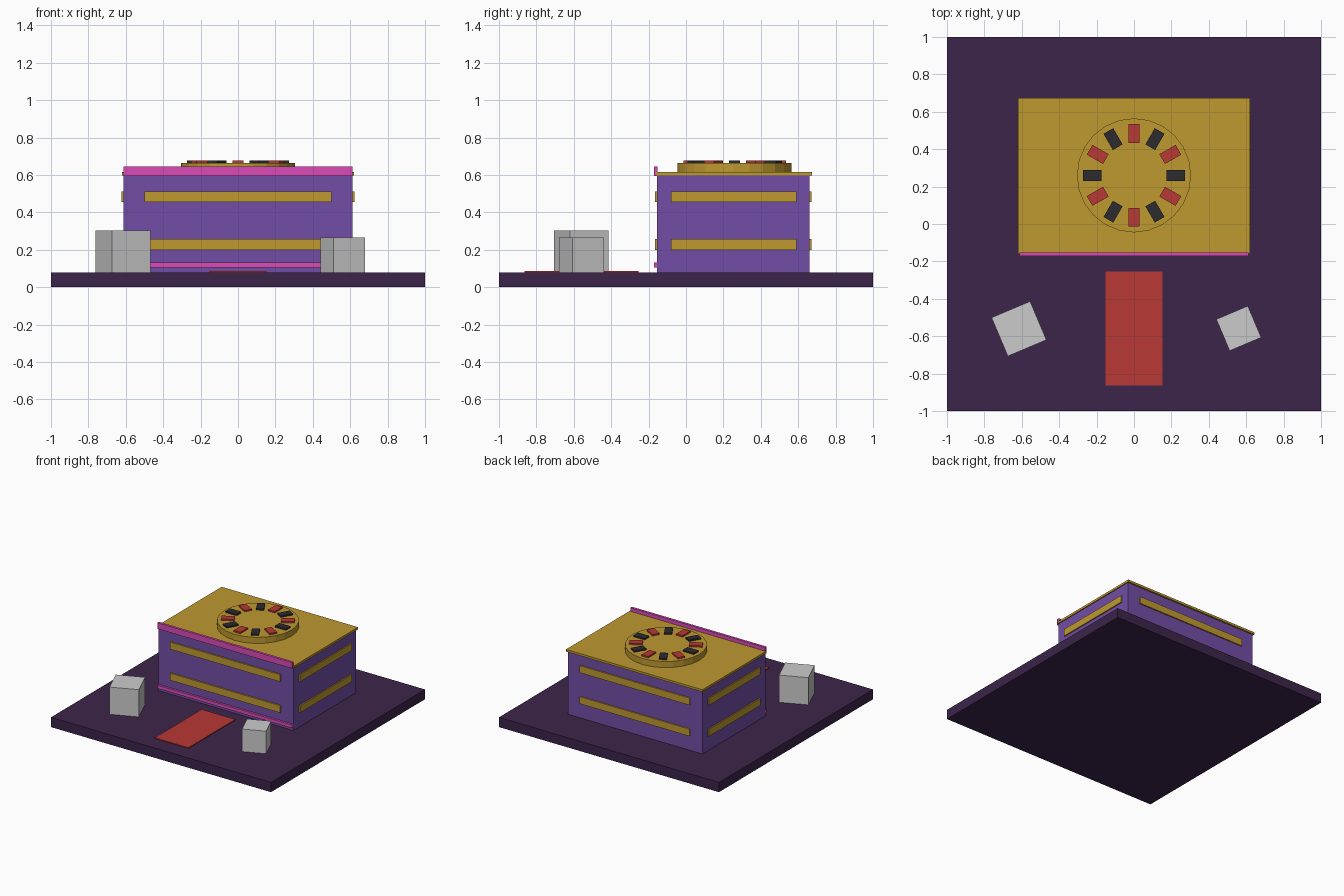
import bpy, math

if "Cube" in bpy.data.objects:
    bpy.data.objects.remove(bpy.data.objects["Cube"])

def material(name, rgb):
    m = bpy.data.materials.new(name)
    m.diffuse_color = (*rgb, 1)
    m.use_nodes = True
    m.node_tree.nodes["Principled BSDF"].inputs["Base Color"].default_value = m.diffuse_color
    return m

PLUM = material("plum", (0.045, 0.018, 0.07))
PURPLE = material("purple", (0.17, 0.075, 0.38))
GOLD = material("gold", (0.52, 0.32, 0.03))
PINK = material("pink", (0.72, 0.07, 0.48))
RED = material("red", (0.48, 0.04, 0.035))
BLACK = material("black", (0.025, 0.025, 0.03))
GREY = material("pale_grey", (0.63, 0.63, 0.6))

def finish(name, mat):
    ob = bpy.context.object
    ob.name = name
    ob.data.materials.append(mat)
    return ob

def box(name, x, y, z, mat, turn=0.0):
    """Box from (min, max) ranges, turned about its own vertical axis."""
    ranges = (x, y, z)
    bpy.ops.mesh.primitive_cube_add(
        size=1, location=[(a + b) / 2 for a, b in ranges], rotation=(0, 0, turn))
    ob = finish(name, mat)
    ob.scale = [b - a for a, b in ranges]
    return ob

def centred(c, size):
    return (c - size / 2, c + size / 2)

# Ground slab, building and roof
box("ground_slab", (-1, 1), (-1, 1), (0, 0.08), PLUM)
box("building", (-0.612, 0.612), (-0.155, 0.66), (0.08, 0.597), PURPLE)
box("roof", (-0.62, 0.62), (-0.16, 0.673), (0.597, 0.615), GOLD)

# Gold bands around all four walls
for level, z in (("lower", (0.2, 0.258)), ("upper", (0.455, 0.513))):
    box(f"front_{level}_band", (-0.5, 0.5), (-0.167, -0.147), z, GOLD)
    box(f"back_{level}_band", (-0.5, 0.5), (0.65, 0.67), z, GOLD)
    for side, s in (("left", -1), ("right", 1)):
        box(f"{side}_{level}_band", centred(s * 0.612, 0.02), (-0.08, 0.59), z, GOLD)

# Neon strips on the front
box("upper_neon_strip", (-0.612, 0.612), (-0.172, -0.152), (0.595, 0.645), PINK)
box("lower_neon_strip", (-0.612, 0.612), (-0.172, -0.152), (0.105, 0.132), PINK)

# Roof wheel with a ring of alternating pockets
CY = 0.26
bpy.ops.mesh.primitive_cylinder_add(vertices=24, radius=0.305, depth=0.05,
                                    location=(0, CY, 0.64))
finish("roof_wheel", GOLD)
for i in range(12):
    a = math.radians(30 * i)
    box(f"wheel_pocket_{i + 1}", centred(0.224 * math.cos(a), 0.1),
        centred(CY + 0.224 * math.sin(a), 0.06), (0.66, 0.677),
        RED if i % 2 else BLACK, a)

# Entrance carpet and two loose dice blocks
box("carpet", (-0.153, 0.153), (-0.863, -0.253), (0.078, 0.087), RED)
box("large_block", centred(-0.615, 0.224), centred(-0.56, 0.224), (0.08, 0.304), GREY, 0.4)
box("small_block", centred(0.56, 0.183), centred(-0.558, 0.183), (0.08, 0.265), GREY, 0.4)
